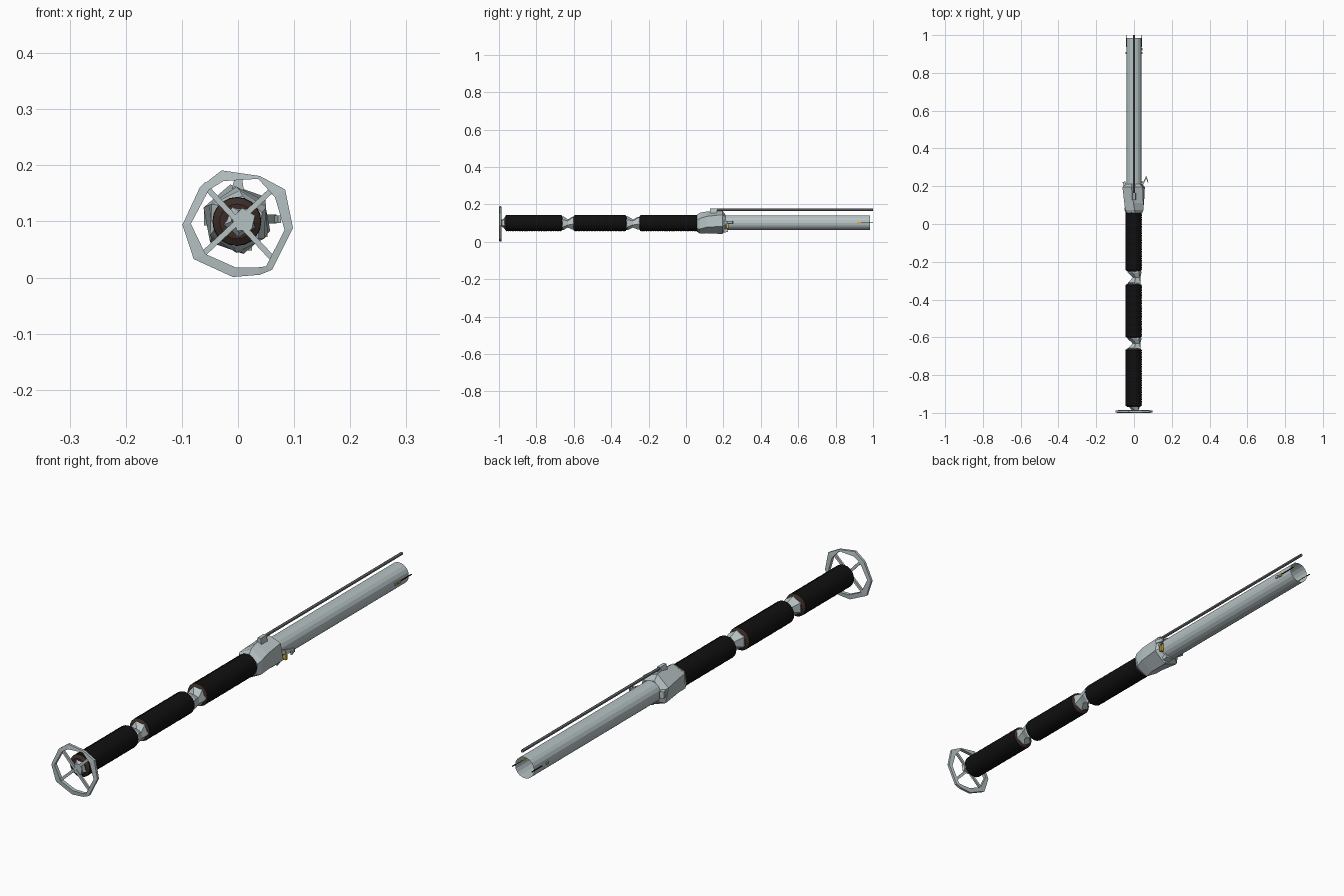
import bpy, bmesh, math, random
from mathutils import Vector

if "Cube" in bpy.data.objects:
    bpy.data.objects.remove(bpy.data.objects["Cube"])

random.seed(4)
ZC = 0.1  # height of the main axis


def mat(name, col):
    m = bpy.data.materials.new(name)
    m.diffuse_color = (*col, 1)
    m.use_nodes = True
    m.node_tree.nodes["Principled BSDF"].inputs["Base Color"].default_value = m.diffuse_color
    return m


STEEL = mat("pale steel", (0.47, 0.54, 0.55))
BROWN = mat("dark brown", (0.045, 0.025, 0.020))
ROD = mat("dark steel", (0.16, 0.17, 0.17))
GOLD = mat("gold", (0.62, 0.42, 0.03))
BLACK = mat("black", (0.005, 0.005, 0.005))


def finish(name, bm, m):
    bmesh.ops.recalc_face_normals(bm, faces=bm.faces)
    me = bpy.data.meshes.new(name)
    bm.to_mesh(me)
    bm.free()
    me.materials.append(m)
    ob = bpy.data.objects.new(name, me)
    bpy.context.collection.objects.link(ob)
    return ob


def lathe(name, rows, n, m, cap=True, turn=0.0, twist=0.0):
    """rows: (y, radius, x offset, z offset) rings along the main axis"""
    bm = bmesh.new()
    rings = []
    for i, (y, r, ox, oz) in enumerate(rows):
        a0 = turn + twist * i
        rings.append([bm.verts.new((ox + r * math.cos(a0 + 2 * math.pi * k / n), y,
                                    ZC + oz + r * math.sin(a0 + 2 * math.pi * k / n)))
                      for k in range(n)])
    for a, b in zip(rings, rings[1:]):
        for k in range(n):
            j = (k + 1) % n
            bm.faces.new((a[k], a[j], b[j], b[k]))
    if cap:
        bm.faces.new(rings[0])
        bm.faces.new(rings[-1])
    return finish(name, bm, m)


def box(name, c, s, m, rot=(0, 0, 0)):
    bm = bmesh.new()
    bmesh.ops.create_cube(bm, size=1)
    for v in bm.verts:
        v.co = Vector((v.co.x * s[0], v.co.y * s[1], v.co.z * s[2]))
    ob = finish(name, bm, m)
    ob.location = c
    ob.rotation_euler = rot
    return ob


def prism(name, pts, y0, y1, m):
    """extrude an x,z outline along y"""
    bm = bmesh.new()
    a = [bm.verts.new((x, y0, z)) for x, z in pts]
    b = [bm.verts.new((x, y1, z)) for x, z in pts]
    bm.faces.new(a)
    bm.faces.new(b)
    for i in range(len(a)):
        j = (i + 1) % len(a)
        bm.faces.new((a[i], a[j], b[j], b[i]))
    return finish(name, bm, m)


# front ring: irregular faceted band
outer = [(-0.029, 0.191), (0.039, 0.181), (0.084, 0.157), (0.098, 0.088), (0.061, 0.014),
         (0.039, 0.005), (-0.009, 0.001), (-0.079, 0.033), (-0.099, 0.094), (-0.068, 0.161)]
inner = [(-0.026, 0.172), (0.036, 0.176), (0.066, 0.143), (0.083, 0.085), (0.050, 0.020),
         (0.034, 0.018), (-0.004, 0.018), (-0.058, 0.042), (-0.084, 0.096), (-0.052, 0.156)]
bm = bmesh.new()
loops = [[bm.verts.new((x, y, z)) for x, z in pts]
         for pts, y in ((outer, -0.998), (inner, -1.0), (inner, -0.986), (outer, -0.988))]
for q in range(4):
    a, b = loops[q], loops[(q + 1) % 4]
    for k in range(10):
        j = (k + 1) % 10
        bm.faces.new((a[k], a[j], b[j], b[k]))
finish("front_ring", bm, STEEL)

# four diagonal spokes
for i in range(4):
    a = math.radians(43 + 90 * i)
    box(f"ring_spoke_{i}", (0.048 * math.cos(a), -0.992, ZC + 0.048 * math.sin(a)),
        (0.086, 0.008, 0.010), STEEL, (0, -a, 0))

# hub behind the ring
lathe("ring_hub", [(-0.994, 0.022, 0.010, 0.002), (-0.985, 0.020, 0.008, 0),
                   (-0.958, 0.037, 0, 0)], 5, STEEL, turn=0.4, twist=0.25)

# three finely wound black grips with tapered brown ends
for g, (y0, y1) in enumerate(((-0.970, -0.658), (-0.605, -0.315), (-0.252, 0.066))):
    n = 64
    rows = [(y0, 0.031, -0.002, 0)]
    for i in range(n + 1):
        y = y0 + 0.008 + (y1 - y0 - 0.016) * i / n
        rows.append((y, 0.0436 if i % 2 else 0.0426, -0.002, 0))
    rows.append((y1, 0.031, -0.002, 0))
    grip = lathe(f"grip_{g}", rows, 20, BLACK)
    grip.data.materials.append(BROWN)
    for p in grip.data.polygons:
        if p.center.y < y0 + 0.006 or p.center.y > y1 - 0.006:
            p.material_index = 1

# pinched joints between the grips
for g, (y0, y1) in enumerate(((-0.672, -0.592), (-0.327, -0.240))):
    m = (y0 + y1) / 2
    lathe(f"joint_{g}", [(y0, 0.036, 0, 0), (y0 + 0.016, 0.037, 0.002, 0),
                         (m, 0.022, 0.013, -0.002),
                         (y1 - 0.016, 0.037, 0.003, 0), (y1, 0.036, 0, 0)],
          6, STEEL, turn=0.3, twist=0.2)

# faceted collar
lathe("collar", [(0.058, 0.046, 0, 0), (0.075, 0.056, 0, 0), (0.110, 0.058, 0.001, 0.004),
                 (0.195, 0.063, -0.002, 0.004), (0.212, 0.045, 0, 0.002)],
      6, STEEL, turn=0.35, twist=0.12)

# rod bracket, side lever and lugs on the collar
prism("rod_bracket", [(-0.014, 0.145), (0.012, 0.145), (0.007, 0.178), (-0.006, 0.178)],
      0.128, 0.165, STEEL)
box("side_lever", (0.054, 0.226, 0.104), (0.006, 0.056, 0.016), STEEL, (0, 0, -0.45))
box("lever_tip", (0.069, 0.236, 0.104), (0.005, 0.034, 0.014), STEEL, (0, 0, 0.3))
box("left_lug", (-0.050, 0.213, 0.106), (0.016, 0.022, 0.026), STEEL, (0, 0, 0.3))
box("lower_lug", (0.010, 0.212, 0.060), (0.030, 0.020, 0.018), STEEL, (0.3, 0, 0))

# long open tube
lathe("main_tube", [(0.19, 0.0405, 0, 0.002), (0.985, 0.0405, 0, 0.002)], 18, STEEL, cap=False)

# thin rod above the tube
bm = bmesh.new()
bmesh.ops.create_cone(bm, cap_ends=True, segments=6, radius1=0.006, radius2=0.006, depth=0.84)
rod = finish("top_rod", bm, ROD)
rod.location = (0, 0.58, 0.172)
rod.rotation_euler = (math.pi / 2, 0, 0)

# small side pins near the open end
for s, nm in ((-1, "left"), (1, "right")):
    box(f"{nm}_side_pin", (s * 0.0415, 0.968, 0.102), (0.003, 0.064, 0.003), BLACK)
    box(f"{nm}_side_stud", (s * 0.0420, 0.905, 0.102), (0.005, 0.012, 0.010), STEEL)

# gold studs
box("collar_stud", (0.047, 0.221, 0.090), (0.012, 0.010, 0.036), GOLD)
box("tube_stud", (0.0415, 0.925, 0.100), (0.005, 0.014, 0.010), GOLD)
